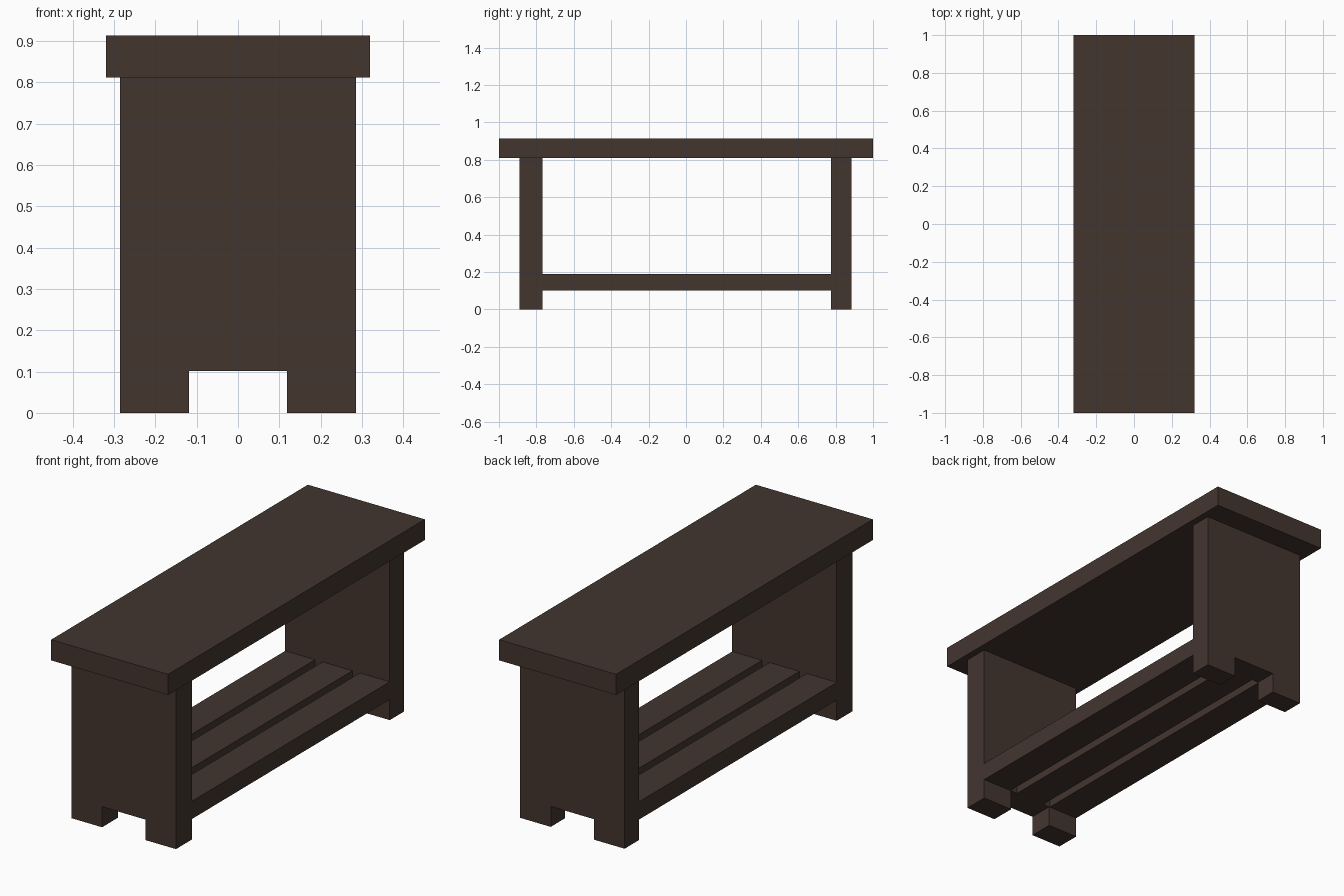
import bpy, bmesh

if "Cube" in bpy.data.objects:
    bpy.data.objects.remove(bpy.data.objects["Cube"])

wood = bpy.data.materials.new("dark brown wood")
wood.diffuse_color = (0.056, 0.036, 0.028, 1.0)
wood.use_nodes = True
wood.node_tree.nodes["Principled BSDF"].inputs["Base Color"].default_value = wood.diffuse_color


def extrude_profile(name, points, y0, y1):
    """Extrude an x/z outline along y."""
    bm = bmesh.new()
    face = bm.faces.new([bm.verts.new((x, y0, z)) for x, z in points])
    ext = bmesh.ops.extrude_face_region(bm, geom=[face])
    verts = [v for v in ext["geom"] if isinstance(v, bmesh.types.BMVert)]
    bmesh.ops.translate(bm, verts=verts, vec=(0, y1 - y0, 0))
    bmesh.ops.recalc_face_normals(bm, faces=bm.faces)
    mesh = bpy.data.meshes.new(name)
    bm.to_mesh(mesh)
    bm.free()
    mesh.materials.append(wood)
    obj = bpy.data.objects.new(name, mesh)
    bpy.context.collection.objects.link(obj)
    return obj


def rect(x0, x1, z0, z1):
    return [(x0, z0), (x1, z0), (x1, z1), (x0, z1)]


# Thick table top
extrude_profile("table_top", rect(-0.319, 0.319, 0.811, 0.913), -1.0, 1.0)

# End panels with a notch between the feet
half = [(0.285, 0.811), (0.285, 0.0), (0.118, 0.0), (0.118, 0.101)]
panel = half + [(-x, z) for x, z in reversed(half)]
extrude_profile("front_leg_panel", panel, -0.89, -0.767)
extrude_profile("back_leg_panel", panel, 0.775, 0.885)

# Three shelf slats between the panels
width, pitch = 0.163, 0.2035
for i, side in enumerate(("left", "middle", "right")):
    cx = (i - 1) * pitch
    extrude_profile(f"{side}_shelf_slat",
                    rect(cx - width / 2, cx + width / 2, 0.101, 0.189),
                    -0.767, 0.775)
